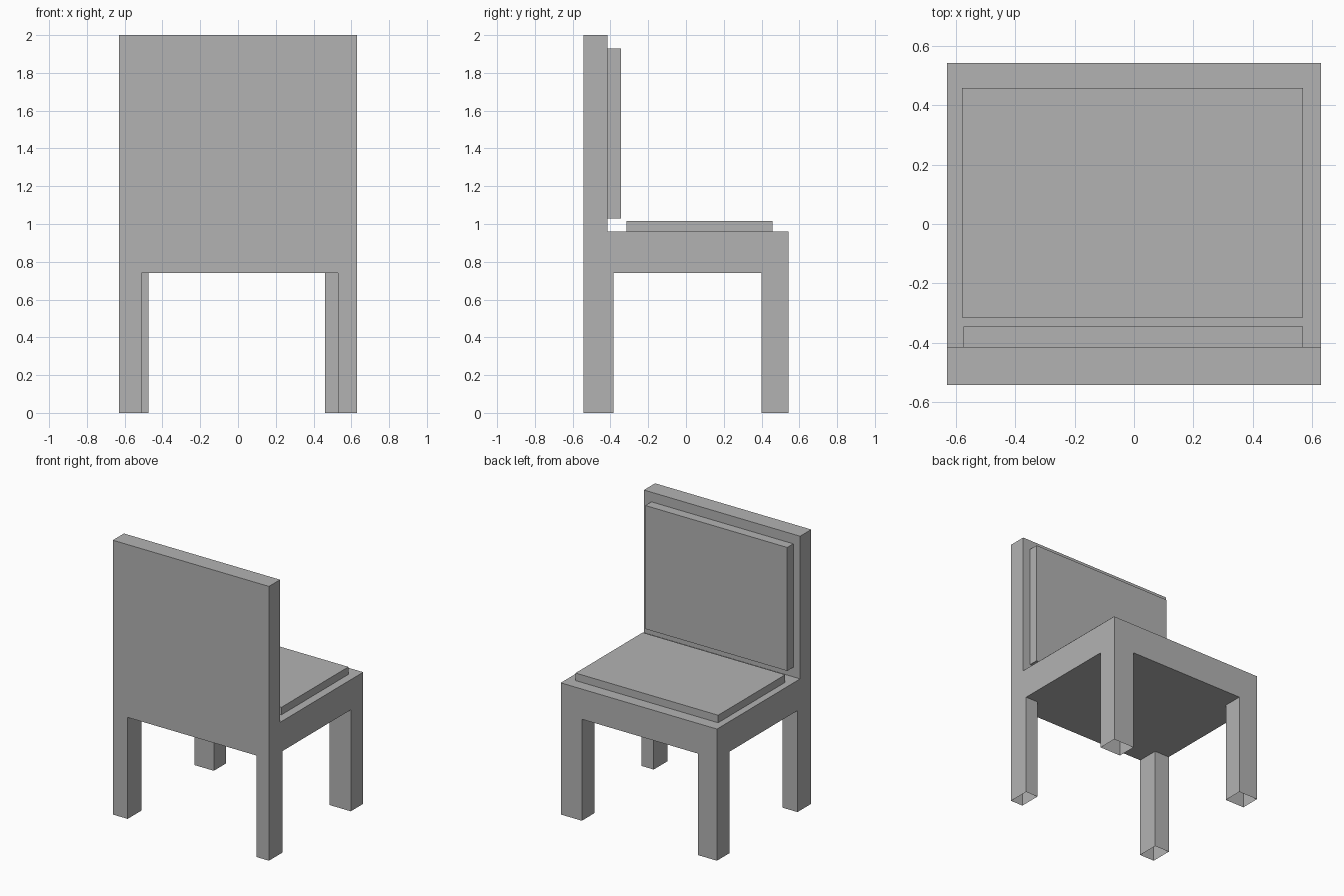
import bpy
import bmesh
from mathutils import Vector

default_cube = bpy.data.objects.get("Cube")
if default_cube:
    bpy.data.objects.remove(default_cube, do_unlink=True)

# One plain grey for the whole chair
GREY = (0.45, 0.45, 0.45, 1.0)
grey = bpy.data.materials.new("plain_grey")
grey.use_nodes = True
grey.diffuse_color = GREY
grey.node_tree.nodes["Principled BSDF"].inputs["Base Color"].default_value = GREY


def box(name, x, y, z, open_ends=False):
    """Box spanning three (min, max) ranges, optionally a tube open along z."""
    low, high = (Vector(corner) for corner in zip(x, y, z))
    centre, size = (low + high) / 2, high - low
    bm = bmesh.new()
    bmesh.ops.create_cube(bm, size=1)
    bm.normal_update()
    if open_ends:
        ends = [f for f in bm.faces if abs(f.normal.z) > 0.5]
        bmesh.ops.delete(bm, geom=ends, context="FACES_ONLY")
    bmesh.ops.scale(bm, vec=size, verts=bm.verts)
    bmesh.ops.translate(bm, vec=centre, verts=bm.verts)
    mesh = bpy.data.meshes.new(name)
    bm.to_mesh(mesh)
    bm.free()
    mesh.materials.append(grey)
    obj = bpy.data.objects.new(name, mesh)
    bpy.context.collection.objects.link(obj)
    return obj


HALF_W, HALF_D = 0.63, 0.543
SEAT_LOW, SEAT_TOP = 0.74, 0.96
PANEL_Y = -0.415

# Seat frame and backrest
full_width = (-HALF_W, HALF_W)
box("seat_frame", full_width, (-HALF_D, HALF_D), (SEAT_LOW, SEAT_TOP))
box("backrest", full_width, (-HALF_D, PANEL_Y), (SEAT_TOP, 2.0))

# Cushions
box("seat_cushion", (-0.58, 0.57), (-0.315, 0.458), (SEAT_TOP, 1.015))
box("back_cushion", (-0.575, 0.57), (PANEL_Y, -0.345), (1.03, 1.93))

# Hollow legs, each with its own inner edge
backrest_side, open_side = (-HALF_D, -0.385), (0.40, HALF_D)
legs = {
    "backrest_leg_right": ((-HALF_W, -0.51), backrest_side),
    "backrest_leg_left": ((0.53, HALF_W), backrest_side),
    "seat_leg_right": ((-HALF_W, -0.475), open_side),
    "seat_leg_left": ((0.46, HALF_W), open_side),
}
for name, (x, y) in legs.items():
    box(name, x, y, (0, SEAT_LOW), open_ends=True)
